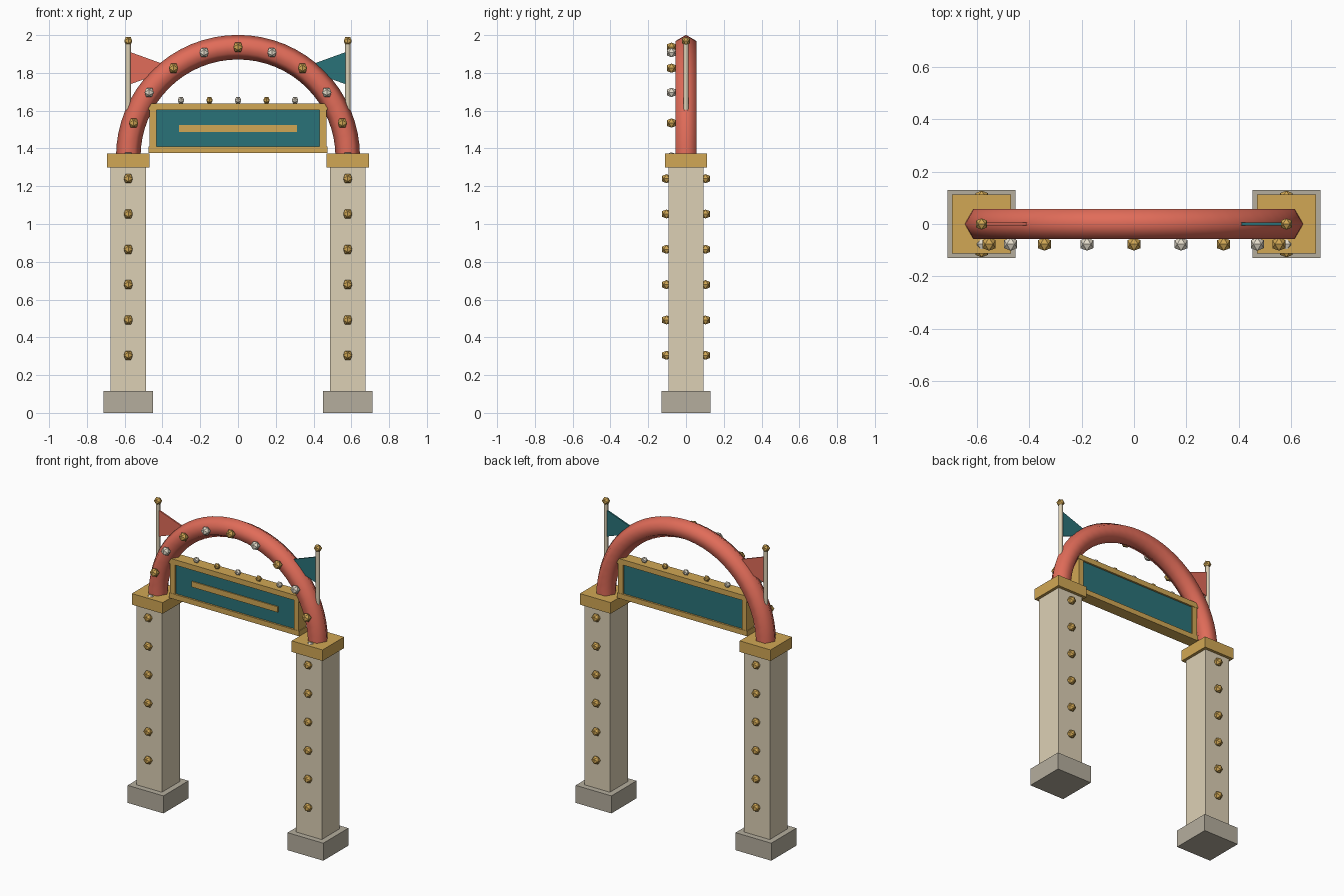
import bpy, bmesh, math
from mathutils import Vector

if "Cube" in bpy.data.objects:
    bpy.data.objects.remove(bpy.data.objects["Cube"])


def material(name, rgb):
    m = bpy.data.materials.new(name)
    m.diffuse_color = (*rgb, 1)
    m.use_nodes = True
    m.node_tree.nodes["Principled BSDF"].inputs["Base Color"].default_value = m.diffuse_color
    return m


GOLD = material("gold", (0.64, 0.39, 0.09))
CREAM = material("cream", (0.72, 0.63, 0.46))
CORAL = material("coral", (0.75, 0.15, 0.10))
TEAL = material("teal", (0.023, 0.17, 0.19))
STONE = material("stone", (0.46, 0.42, 0.34))
PEARL = material("pearl", (0.78, 0.72, 0.60))

PX = 0.581      # post centre and arch radius
ARCH_Z = 1.355  # arch centre height


def finish(name, bm, mat):
    bmesh.ops.recalc_face_normals(bm, faces=bm.faces)
    me = bpy.data.meshes.new(name)
    bm.to_mesh(me)
    bm.free()
    me.materials.append(mat)
    ob = bpy.data.objects.new(name, me)
    bpy.context.collection.objects.link(ob)
    return ob


def box(name, x, y, z, mat):
    """Box from (min, max) ranges."""
    bm = bmesh.new()
    bmesh.ops.create_cube(bm, size=1)
    for v in bm.verts:
        v.co = [(a + b) / 2 + c * (b - a) for c, (a, b) in zip(v.co, (x, y, z))]
    return finish(name, bm, mat)


def bulbs(name, centres, r, mat):
    """Icosahedron bulbs, edge-on to the axes."""
    g = (1 + 5 ** 0.5) / 2
    pts = []
    for s in (-1, 1):
        for t in (-g, g):
            pts += [(s, 0, t), (0, t, s), (t, s, 0)]
    bm = bmesh.new()
    for c in centres:
        vs = [bm.verts.new(Vector(c) + Vector(p).normalized() * r) for p in pts]
        bmesh.ops.convex_hull(bm, input=vs)
    return finish(name, bm, mat)


# Posts with plinths, caps and bulbs front and back
for side, s in (("left", -1), ("right", 1)):
    for part, h, z, mat in (("plinth", 0.13, (0, 0.115), STONE),
                            ("post", 0.093, (0.115, 1.30), CREAM),
                            ("cap", 0.112, (1.30, 1.373), GOLD)):
        box(f"{side}_{part}", (s * PX - h, s * PX + h), (-h, h), z, mat)
    bulbs(f"{side}_post_bulbs",
          [(s * PX, y, 0.305 + 0.187 * i) for i in range(6) for y in (-0.103, 0.103)],
          0.028, GOLD)

# Arch: half ring with a hexagonal section
bm = bmesh.new()
SEG = 32
rings = []
for i in range(SEG + 1):
    a = math.pi * i / SEG
    ring = []
    for k in range(6):
        b = math.tau * k / 6
        r = PX + 0.065 * math.cos(b)
        ring.append(bm.verts.new((r * math.cos(a), 0.065 * math.sin(b),
                                  ARCH_Z + r * math.sin(a))))
    rings.append(ring)
for p, q in zip(rings, rings[1:]):
    for k in range(6):
        n = (k + 1) % 6
        bm.faces.new((p[k], p[n], q[n], q[k])).smooth = True
bm.faces.new(rings[0])
bm.faces.new(rings[-1])
finish("arch", bm, CORAL)

# Arch bulbs, alternating colours
arch_pts = [(PX * math.cos(math.pi * k / 10), -0.077,
             ARCH_Z + PX * math.sin(math.pi * k / 10)) for k in range(11)]
bulbs("arch_bulbs_gold", arch_pts[1::2], 0.029, GOLD)
bulbs("arch_bulbs_pearl", arch_pts[0::2], 0.029, PEARL)

# Sign board, frame and front stripe
box("sign_board", (-0.45, 0.45), (-0.028, 0.028), (1.39, 1.62), TEAL)
box("sign_frame_top", (-0.473, 0.473), (-0.04, 0.04), (1.603, 1.638), GOLD)
box("sign_frame_bottom", (-0.473, 0.473), (-0.04, 0.04), (1.376, 1.41), GOLD)
for side, s in (("left", -1), ("right", 1)):
    x = sorted((s * 0.432, s * 0.468))
    box(f"sign_frame_{side}", x, (-0.038, 0.038), (1.40, 1.61), GOLD)
box("sign_stripe", (-0.313, 0.313), (-0.035, -0.02), (1.488, 1.525), GOLD)

# Small bulbs along the sign
sign_pts = [(0.151 * i, 0, 1.655) for i in range(-3, 4)]
bulbs("sign_bulbs_gold", sign_pts[0::2], 0.02, GOLD)
bulbs("sign_bulbs_pearl", sign_pts[1::2], 0.02, PEARL)

# Flag poles, finials and pennants
for side, s, mat in (("left", -1, CORAL), ("right", 1, TEAL)):
    bpy.ops.mesh.primitive_cylinder_add(vertices=8, radius=0.014, depth=0.40,
                                        location=(s * PX, 0, 1.765))
    pole = bpy.context.object
    pole.name = f"{side}_flag_pole"
    pole.data.materials.append(CREAM)
    bpy.ops.object.shade_smooth_by_angle(angle=math.radians(50))
    bulbs(f"{side}_finial", [(s * PX, 0, 1.969)], 0.025, GOLD)
    bm = bmesh.new()
    tri = [bm.verts.new((s * x, -0.005, z))
           for x, z in ((0.57, 1.91), (0.57, 1.74), (0.335, 1.825))]
    ext = bmesh.ops.extrude_face_region(bm, geom=[bm.faces.new(tri)])
    for v in ext["geom"]:
        if isinstance(v, bmesh.types.BMVert):
            v.co.y = 0.005
    # keep the front cap so the pennant is closed
    if len(bm.faces) < 5:
        bm.faces.new(tri)
    finish(f"{side}_pennant", bm, mat)
